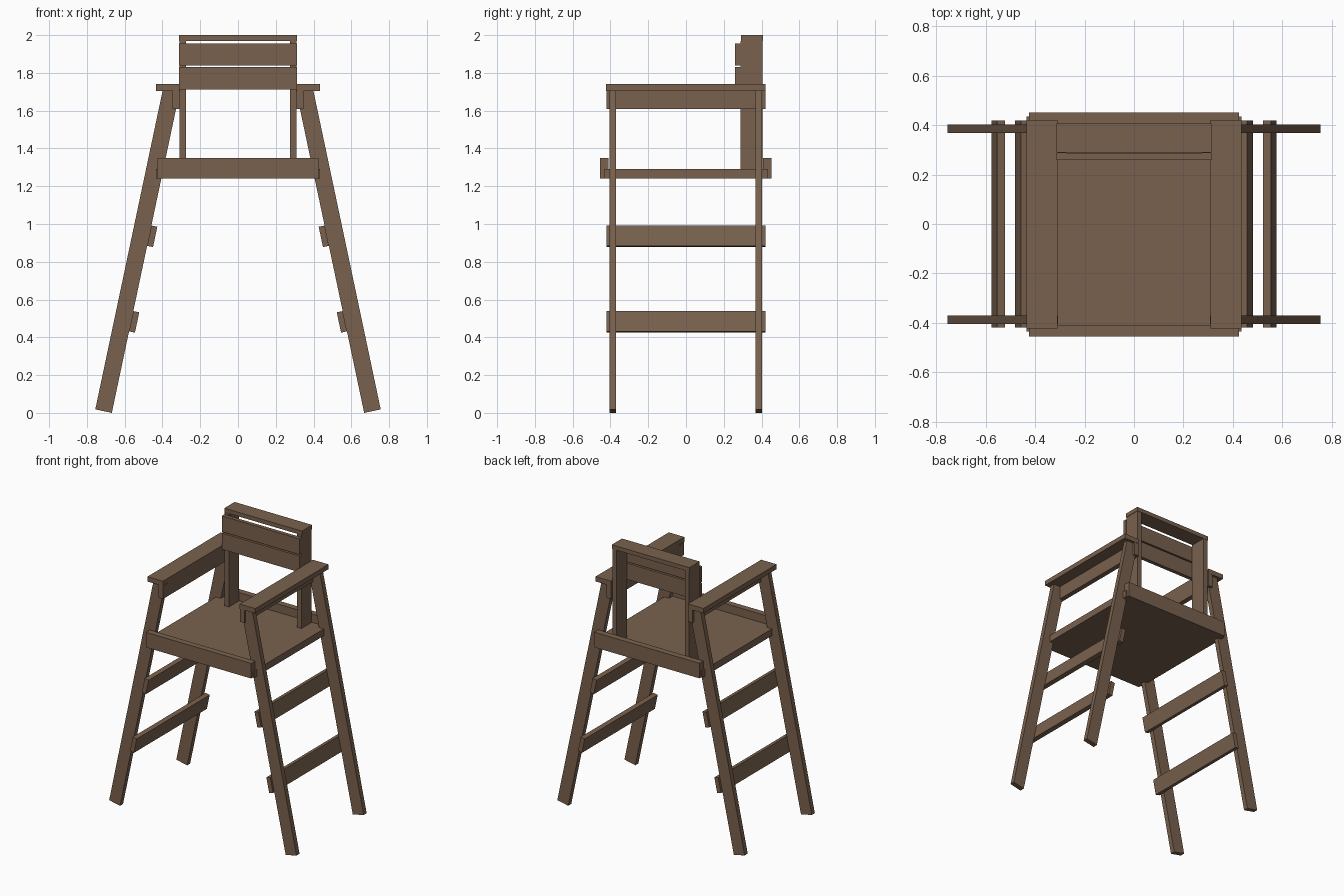
import bpy, math

if "Cube" in bpy.data.objects:
    bpy.data.objects.remove(bpy.data.objects["Cube"])

wood = bpy.data.materials.new("brown_wood")
wood.diffuse_color = (0.19, 0.12, 0.075, 1)
wood.use_nodes = True
wood.node_tree.nodes["Principled BSDF"].inputs["Base Color"].default_value = wood.diffuse_color

A = math.radians(11.93)              # leg lean
U = (math.sin(A), math.cos(A))       # up along the left leg
N = (-math.cos(A), math.sin(A))      # outward from the left leg
FOOT = (-0.668, 0.0)                 # inner bottom corner of the left leg


def prism(name, profile, y0, y1):
    """Extrude an x-z outline from y0 to y1."""
    n = len(profile)
    verts = [(x, y, z) for y in (y0, y1) for x, z in profile]
    faces = [tuple(range(n)), tuple(range(2 * n - 1, n - 1, -1))]
    faces += [(i, i + n, (i + 1) % n + n, (i + 1) % n) for i in range(n)]
    area = sum(profile[i][0] * profile[(i + 1) % n][1]
               - profile[(i + 1) % n][0] * profile[i][1] for i in range(n))
    if area < 0:
        faces = [f[::-1] for f in faces]
    mesh = bpy.data.meshes.new(name)
    mesh.from_pydata(verts, [], faces)
    mesh.materials.append(wood)
    obj = bpy.data.objects.new(name, mesh)
    bpy.context.collection.objects.link(obj)
    return obj


def box(name, x0, x1, y0, y1, z0, z1):
    return prism(name, [(x0, z0), (x1, z0), (x1, z1), (x0, z1)], y0, y1)


def on_leg(s, t):
    """Point s along the leg's inner edge, t outward from it."""
    return (FOOT[0] + s * U[0] + t * N[0], FOOT[1] + s * U[1] + t * N[1])


def mirrored(profile, sign):
    return [(-sign * x, z) for x, z in profile]


# Seat with front and back boards
box("seat", -0.435, 0.435, -0.435, 0.435, 1.24, 1.29)
box("front_board", -0.425, 0.425, -0.455, -0.41, 1.24, 1.35)
box("back_board", -0.425, 0.425, 0.407, 0.452, 1.24, 1.35)

# Leaning leg outline, cut level just under the armrest top
W = 0.0895
top_z = 1.708
s_in = top_z / U[1]
s_out = (top_z - W * N[1]) / U[1]
leg = [on_leg(0, 0), on_leg(0, W), on_leg(s_out, W), on_leg(s_in, 0)]

for side, sign in (("left", -1), ("right", 1)):
    # Legs
    prism(f"front_leg_{side}", mirrored(leg, sign), -0.405, -0.37)
    prism(f"back_leg_{side}", mirrored(leg, sign), 0.368, 0.403)
    # Rungs on the inner faces of the legs
    for label, s in (("lower", 0.441), ("upper", 0.904)):
        rung = [on_leg(s, 0), on_leg(s + 0.11, 0),
                on_leg(s + 0.11, -0.032), on_leg(s, -0.032)]
        prism(f"{label}_rung_{side}", mirrored(rung, sign), -0.42, 0.42)
    # Armrest, the rail under it and the backrest post
    for name, a, b, y0, y1, z0, z1 in (
            ("armrest", 0.31, 0.435, -0.423, 0.421, 1.705, 1.74),
            ("arm_rail", 0.31, 0.346, -0.42, 0.42, 1.61, 1.705),
            ("back_post", 0.275, 0.31, 0.288, 0.406, 1.29, 1.97)):
        x0, x1 = sorted((sign * a, sign * b))
        box(f"{name}_{side}", x0, x1, y0, y1, z0, z1)

# Backrest slats and cap
box("lower_back_slat", -0.313, 0.313, 0.26, 0.288, 1.712, 1.83)
box("upper_back_slat", -0.313, 0.313, 0.26, 0.288, 1.84, 1.955)
box("backrest_cap", -0.313, 0.313, 0.29, 0.408, 1.97, 2.0)
